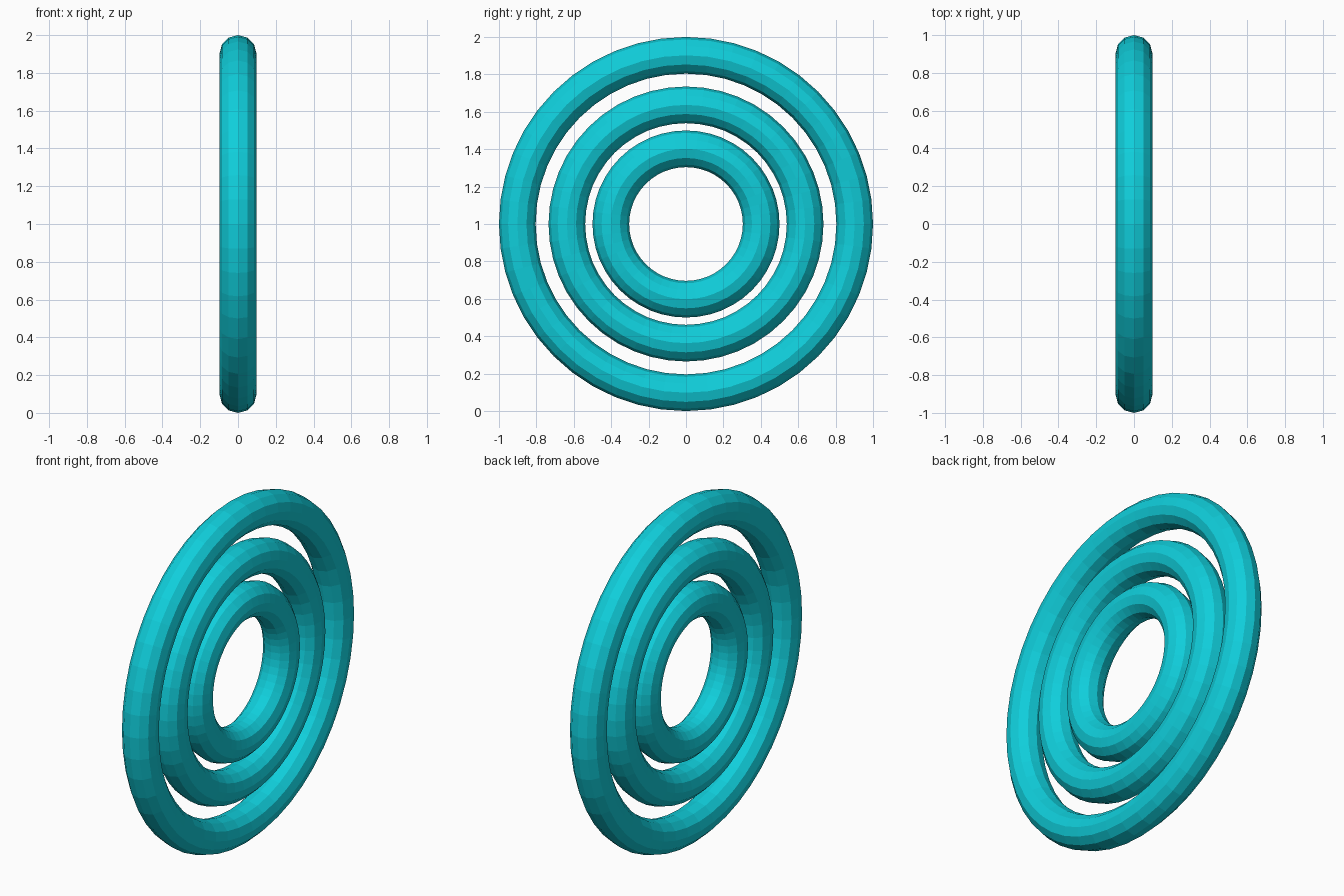
import bpy
from math import pi

if "Cube" in bpy.data.objects:
    bpy.data.objects.remove(bpy.data.objects["Cube"])

# Shared turquoise material
turquoise = bpy.data.materials.new("turquoise")
turquoise.diffuse_color = (0.005, 0.62, 0.71, 1)
turquoise.use_nodes = True
turquoise.node_tree.nodes["Principled BSDF"].inputs["Base Color"].default_value = turquoise.diffuse_color


def ring(name, outer, inner):
    """Upright flat-shaded ring whose axis runs along x."""
    bpy.ops.mesh.primitive_torus_add(
        major_segments=48, minor_segments=12,
        major_radius=(outer + inner) / 2, minor_radius=(outer - inner) / 2,
        location=(0, 0, 1), rotation=(0, pi / 2, 0))
    obj = bpy.context.object
    obj.name = name
    obj.data.materials.append(turquoise)
    bpy.ops.object.shade_flat()
    return obj


# Three concentric rings of equal thickness
ring("outer_ring", 1.0, 0.804)
ring("middle_ring", 0.735, 0.539)
ring("inner_ring", 0.5, 0.304)
